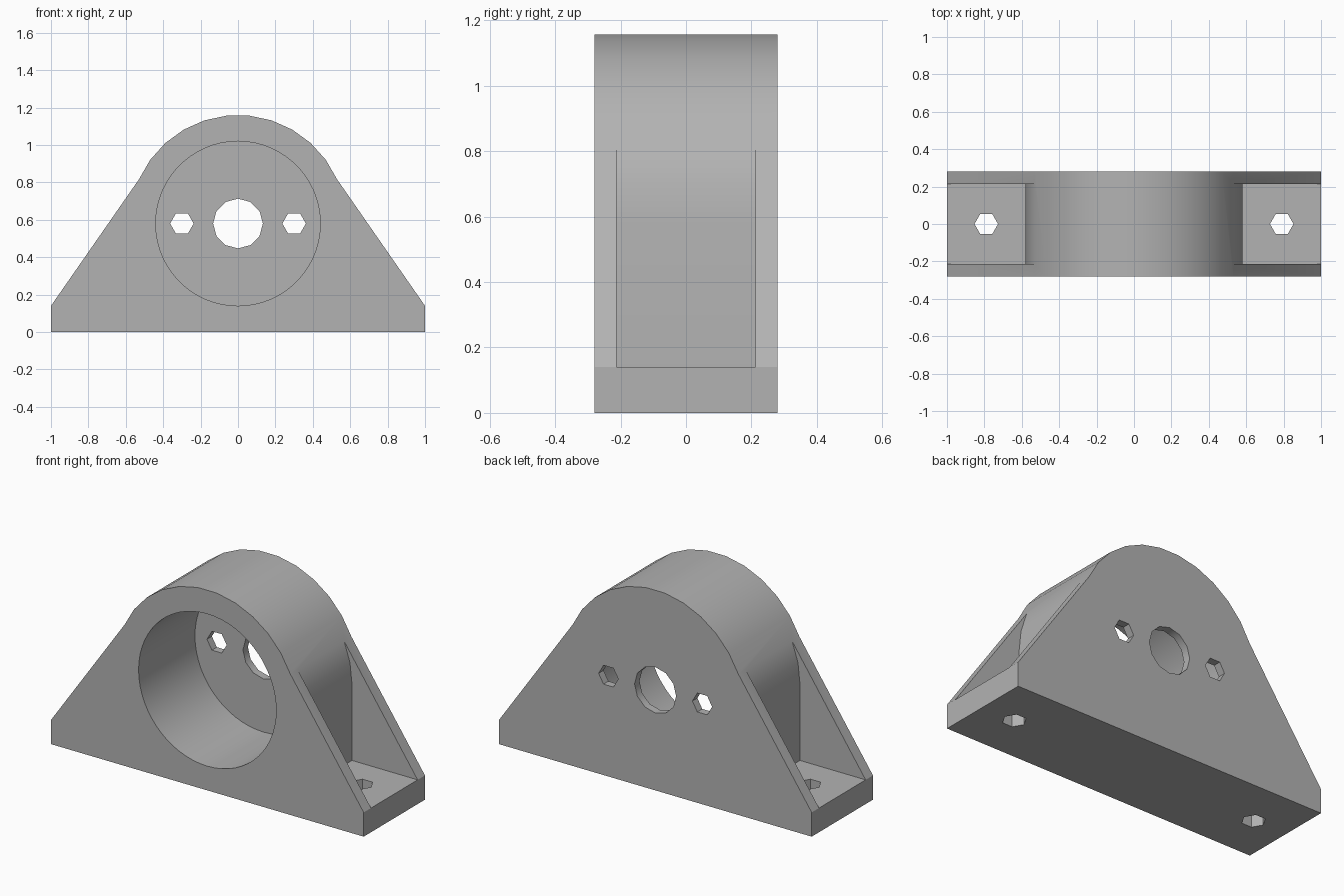
import bpy
import bmesh
from math import sin, cos, radians, pi
from mathutils import Matrix

if "Cube" in bpy.data.objects:
    bpy.data.objects.remove(bpy.data.objects["Cube"], do_unlink=True)

AXIS_Z, ARCH_R, HALF_Y = 0.58, 0.58, 0.28
BASE_Z, POCKET_Y, BORE_END = 0.14, 0.213, 0.235

grey = bpy.data.materials.new("plain grey")
grey.use_nodes = True
grey.diffuse_color = (0.45, 0.45, 0.45, 1)
grey.node_tree.nodes["Principled BSDF"].inputs["Base Color"].default_value = (0.45, 0.45, 0.45, 1)


def arc(start, stop, step=12):
    """Arch points in x, z between two angles in degrees."""
    return [(ARCH_R * cos(radians(a)), AXIS_Z + ARCH_R * sin(radians(a)))
            for a in range(start, stop + 1, step)]


def extrude(name, outline, y0, y1):
    """Solid from an x, z outline between two y planes."""
    bm = bmesh.new()
    face = bm.faces.new([bm.verts.new((x, y0, z)) for x, z in outline])
    moved = bmesh.ops.extrude_face_region(bm, geom=[face])["geom"]
    bmesh.ops.translate(bm, vec=(0, y1 - y0, 0),
                        verts=[v for v in moved if isinstance(v, bmesh.types.BMVert)])
    bmesh.ops.recalc_face_normals(bm, faces=bm.faces)
    return add_object(name, bm)


def add_object(name, bm):
    mesh = bpy.data.meshes.new(name)
    bm.to_mesh(mesh)
    bm.free()
    mesh.materials.append(grey)
    obj = bpy.data.objects.new(name, mesh)
    bpy.context.collection.objects.link(obj)
    return obj


def ring(x, z, radius, sides):
    return [(x + radius * cos(2 * pi * i / sides), z + radius * sin(2 * pi * i / sides))
            for i in range(sides)]


# Full silhouette: foot, sloping flanks and round crown
housing = extrude("bearing_housing",
                  [(-1, 0), (1, 0), (1, BASE_Z)] + arc(24, 156) + [(-1, BASE_Z)],
                  -HALF_Y, HALF_Y)

# Blind bore from the front, then shaft and screw holes through the back wall
cutters = [extrude("bore_cutter", ring(0, AXIS_Z, 0.44, 60), -0.5, BORE_END),
           extrude("shaft_hole_cutter", ring(0, AXIS_Z, 0.133, 12), 0, 0.5)]

# Pockets between the side webs, with a bolt hole through each foot
pocket = arc(0, 24) + [(1.2, 0.95), (1.2, BASE_Z), (ARCH_R, BASE_Z)]
for side, label in ((1, "left"), (-1, "right")):
    cutters.append(extrude(label + "_screw_hole_cutter",
                           ring(side * 0.3, AXIS_Z, 0.063, 6), 0, 0.5))
    cutters.append(extrude(label + "_pocket_cutter",
                           [(side * x, z) for x, z in pocket], -POCKET_Y, POCKET_Y))
    bolt = extrude(label + "_bolt_hole_cutter", ring(0, 0, 0.063, 6), -0.3, 0.3)
    bolt.data.transform(Matrix.Translation((side * 0.79, 0, 0)) @ Matrix.Rotation(pi / 2, 4, "X"))
    cutters.append(bolt)

for cutter in cutters:
    cut = housing.modifiers.new(cutter.name, "BOOLEAN")
    cut.operation = "DIFFERENCE"
    cut.solver = "EXACT"
    cut.object = cutter

# Bake the cuts and remove the cutters
bpy.context.view_layer.update()
result = bpy.data.meshes.new_from_object(
    housing.evaluated_get(bpy.context.evaluated_depsgraph_get()))
housing.modifiers.clear()
housing.data = result
for cutter in cutters:
    bpy.data.objects.remove(cutter, do_unlink=True)

# Smooth crown and bore, crisp corners
bpy.ops.object.select_all(action="DESELECT")
housing.select_set(True)
bpy.context.view_layer.objects.active = housing
bpy.ops.object.shade_smooth_by_angle(angle=radians(32))
